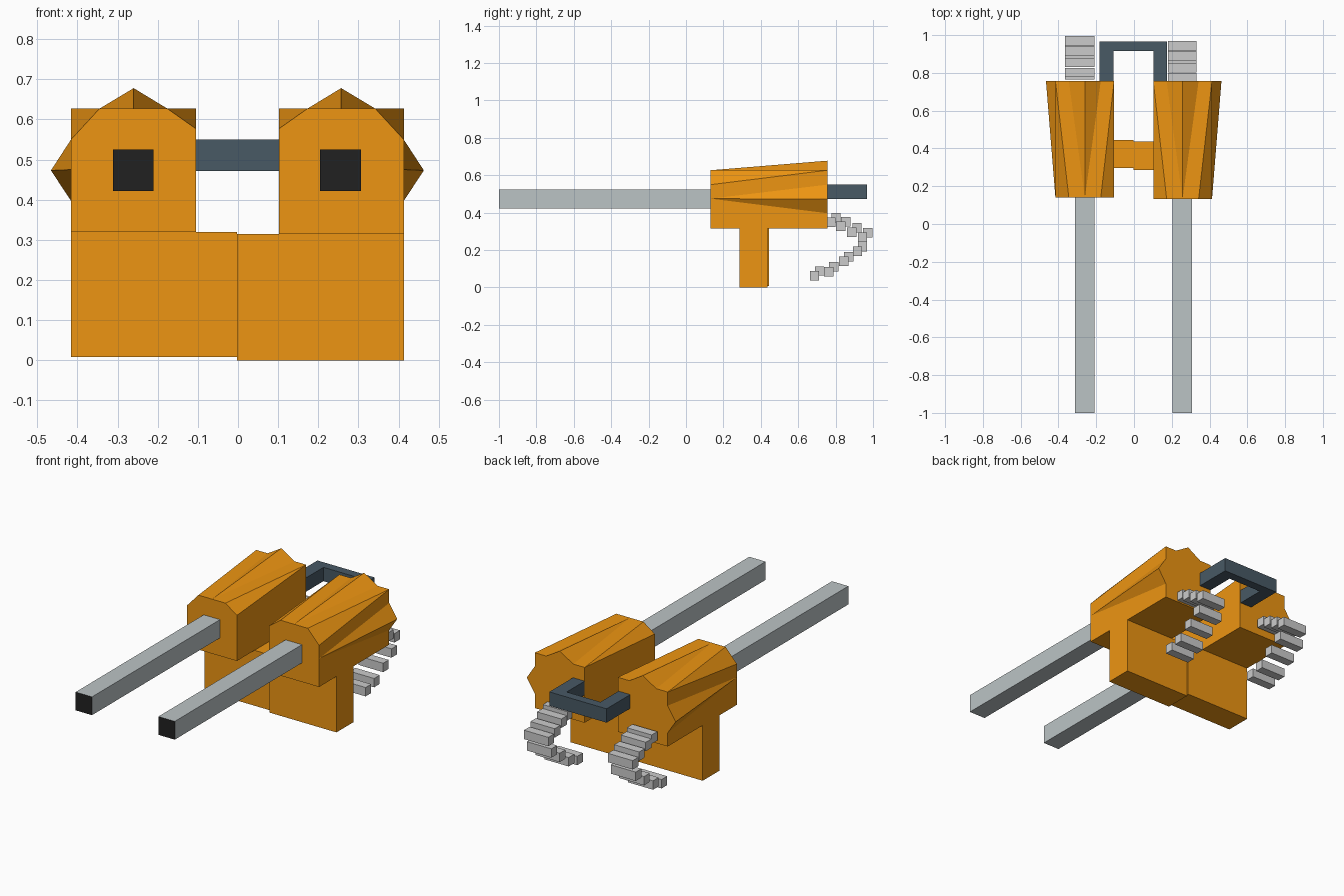
import bpy, bmesh

if "Cube" in bpy.data.objects:
    bpy.data.objects.remove(bpy.data.objects["Cube"])


def material(name, rgb):
    mat = bpy.data.materials.new(name)
    mat.diffuse_color = (*rgb, 1)
    mat.use_nodes = True
    mat.node_tree.nodes["Principled BSDF"].inputs["Base Color"].default_value = mat.diffuse_color
    return mat


ORANGE = material("orange_paint", (0.85, 0.30, 0.006))
SLATE = material("dark_slate", (0.065, 0.10, 0.13))
STEEL = material("pale_steel", (0.50, 0.55, 0.56))
BLACK = material("bore_black", (0.015, 0.015, 0.015))


def finish(name, bm, mats=()):
    bmesh.ops.remove_doubles(bm, verts=bm.verts, dist=0.0005)
    bmesh.ops.recalc_face_normals(bm, faces=bm.faces)
    mesh = bpy.data.meshes.new(name)
    bm.to_mesh(mesh)
    bm.free()
    for m in mats:
        mesh.materials.append(m)
    obj = bpy.data.objects.new(name, mesh)
    bpy.context.collection.objects.link(obj)
    return obj


def add_box(bm, x0, x1, y0, y1, z0, z1):
    verts = bmesh.ops.create_cube(bm, size=1)["verts"]
    for v in verts:
        v.co = ((x0 + x1) / 2 + v.co.x * (x1 - x0),
                (y0 + y1) / 2 + v.co.y * (y1 - y0),
                (z0 + z1) / 2 + v.co.z * (z1 - z0))


# Housing cross-sections (x, z): plain chamfered front, ridged back.
# Repeated points let one corner fan out into a ridge.
FRONT = [(.102, .315), (.413, .315), (.413, .475), (.413, .475), (.413, .475),
         (.413, .55), (.342, .627), (.257, .627), (.257, .627), (.257, .627),
         (.173, .627), (.102, .577)]
BACK = [(.102, .315), (.413, .315), (.413, .397), (.463, .473), (.413, .55),
        (.413, .627), (.413, .627), (.342, .627), (.257, .678), (.173, .627),
        (.102, .627), (.102, .627)]


def housing(name, side, y0, y1, base):
    bm = bmesh.new()
    shift = 0 if side > 0 else -0.003
    rings = []
    for profile, y in ((FRONT, y0), (BACK, y1)):
        rings.append([bm.verts.new((side * x + shift, y, max(z, base)))
                      for x, z in profile])
    n = len(FRONT)
    for i in range(n):
        j = (i + 1) % n
        bm.faces.new((rings[0][i], rings[0][j], rings[1][j], rings[1][i]))
    for ring in rings:
        bm.faces.new(ring)
    bmesh.ops.dissolve_degenerate(bm, dist=0.0005, edges=bm.edges)
    finish(name, bm, [ORANGE])


def barrel(name, x, y1):
    bm = bmesh.new()
    add_box(bm, x - .051, x + .051, -1, y1, .422, .525)
    for f in bm.faces:
        if f.calc_center_median().y < -.99:
            f.material_index = 1  # black muzzle face
    finish(name, bm, [STEEL, BLACK])


# Ammunition belt link centres (y, z)
LINKS = [(.775, .348), (.828, .327), (.887, .295), (.944, .268),
         (.917, .193), (.843, .14), (.763, .085), (.687, .063)]


def belt(name, x0, x1, dy, dz):
    bm = bmesh.new()
    for y, z in LINKS:
        add_box(bm, x0, x1, y + dy - .025, y + dy + .025,
                z + dz - .025, z + dz + .025)
    finish(name, bm)


def block(name, mat, *dims):
    bm = bmesh.new()
    add_box(bm, *dims)
    finish(name, bm, [mat])


# Right and left guns
housing("right_housing", 1, .132, .757, .315)
housing("left_housing", -1, .14, .757, .32)
barrel("right_barrel", .255, .14)
barrel("left_barrel", -.261, .15)
belt("right_ammo_belt", .18, .332, 0, 0)
belt("left_ammo_belt", -.365, -.21, .027, .025)

# Mount base halves
block("right_base", ORANGE, -.003, .413, .287, .437, 0, .315)
block("left_base", ORANGE, -.416, -.003, .297, .445, .008, .32)

# U-shaped rear handle, outlined from above and extruded upward
bm = bmesh.new()
outline = [(-.182, .75), (-.182, .967), (.175, .967), (.175, .75),
           (.102, .75), (.102, .917), (-.109, .917), (-.109, .75)]
face = bm.faces.new([bm.verts.new((x, y, .472)) for x, y in outline])
top = bmesh.ops.extrude_face_region(bm, geom=[face])["geom"]
bmesh.ops.translate(bm, vec=(0, 0, .078),
                    verts=[g for g in top if isinstance(g, bmesh.types.BMVert)])
finish("rear_handle", bm, [SLATE])
